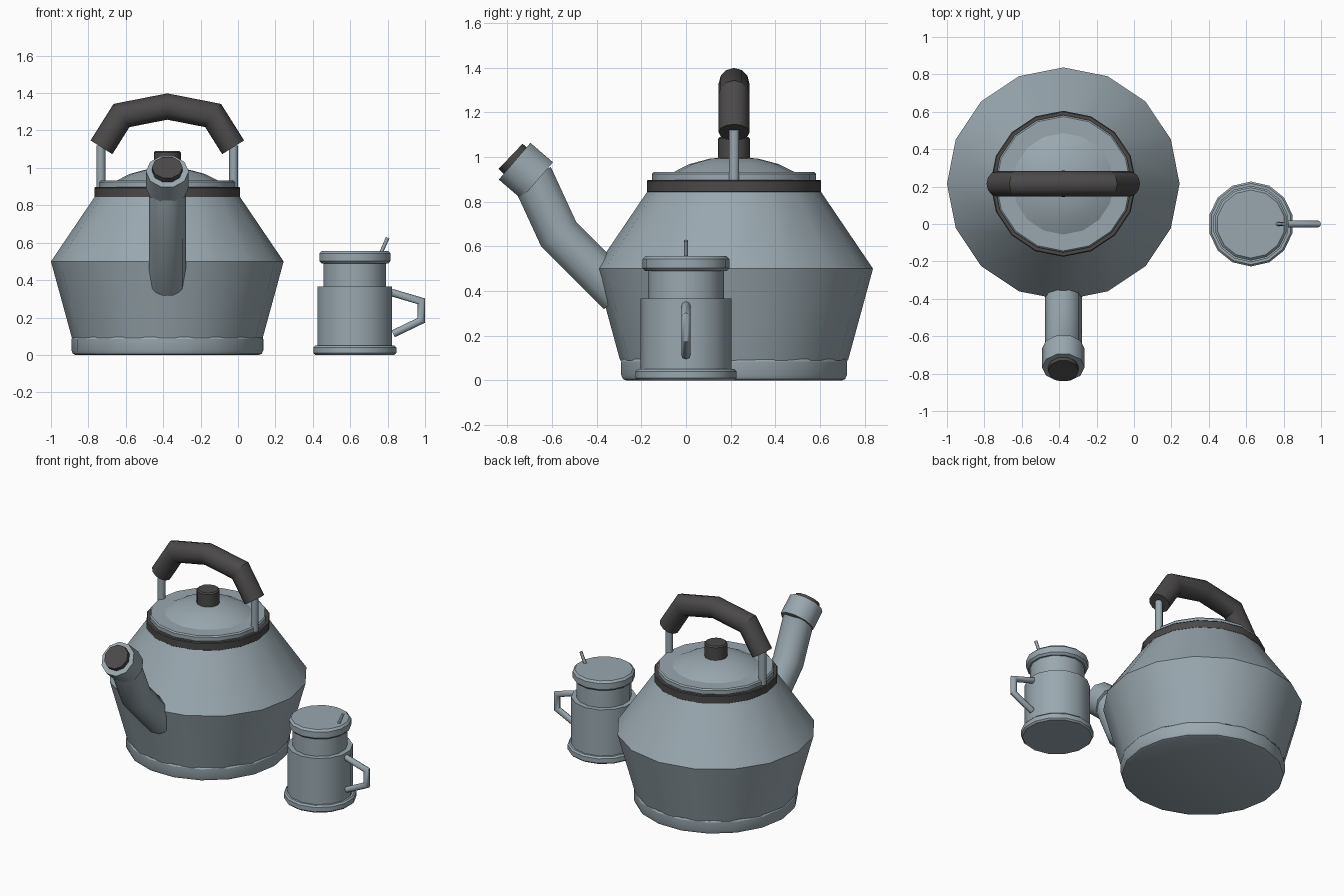
import bpy, bmesh, math
from mathutils import Vector

if "Cube" in bpy.data.objects:
    bpy.data.objects.remove(bpy.data.objects["Cube"])


def material(name, rgb):
    m = bpy.data.materials.new(name)
    m.use_nodes = True
    m.diffuse_color = (*rgb, 1)
    bsdf = next(n for n in m.node_tree.nodes if n.type == "BSDF_PRINCIPLED")
    bsdf.inputs["Base Color"].default_value = (*rgb, 1)
    return m


STEEL = material("blue grey steel", (0.32, 0.39, 0.43))
DARK = material("dark grip", (0.07, 0.066, 0.068))


def skin(name, rings, mat, angle):
    """Join rings of points into a closed, smooth-shaded solid."""
    bm = bmesh.new()
    loops = [[bm.verts.new(p) for p in ring] for ring in rings]
    n = len(loops[0])
    for a, b in zip(loops, loops[1:]):
        for i in range(n):
            j = (i + 1) % n
            bm.faces.new((a[i], a[j], b[j], b[i]))
    bm.faces.new(loops[0][::-1])
    bm.faces.new(loops[-1])
    bmesh.ops.recalc_face_normals(bm, faces=bm.faces)
    mesh = bpy.data.meshes.new(name)
    bm.to_mesh(mesh)
    bm.free()
    mesh.materials.append(mat)
    ob = bpy.data.objects.new(name, mesh)
    bpy.context.collection.objects.link(ob)
    bpy.ops.object.select_all(action="DESELECT")
    ob.select_set(True)
    bpy.context.view_layer.objects.active = ob
    bpy.ops.object.shade_smooth_by_angle(angle=math.radians(angle))
    return ob


def lathe(name, centre, profile, sides, mat, turn=0.0, angle=30):
    """Turn a (radius, height) profile about a vertical axis."""
    steps = [turn + math.tau * i / sides for i in range(sides)]
    rings = [[(centre[0] + r * math.cos(t), centre[1] + r * math.sin(t), z)
              for t in steps] for r, z in profile]
    return skin(name, rings, mat, angle)


def disc(r, low, high, bevel):
    """Profile of a flat disc with softened rims."""
    return [(r - bevel, low), (r, low + bevel), (r, high - bevel), (r - bevel, high)]


def tube(name, points, radius, sides, mat, side_axis, angle=48):
    """Sweep a round section along a flat path with mitred joints."""
    pts = [Vector(p) for p in points]
    side = Vector(side_axis)
    dirs = [(b - a).normalized() for a, b in zip(pts, pts[1:])]
    rings = []
    for i, p in enumerate(pts):
        before, after = dirs[max(i - 1, 0)], dirs[min(i, len(dirs) - 1)]
        mid = (before + after).normalized()
        up = mid.cross(side) / mid.dot(after)
        rings.append([p + radius * (side * math.cos(t) + up * math.sin(t))
                      for t in (math.tau * k / sides for k in range(sides))])
    return skin(name, rings, mat, angle)


X, Y = (1, 0, 0), (0, 1, 0)

# Kettle body
KX, KY = K = (-0.378, 0.215)
lathe("kettle_base", K, [(0.49, 0), (0.505, 0.006), (0.513, 0.025), (0.513, 0.085), (0.507, 0.095)],
      18, STEEL)
lathe("kettle_body", K, [(0.51, 0.09), (0.622, 0.5), (0.385, 0.85)], 16, STEEL)
lathe("kettle_rim", K, disc(0.39, 0.84, 0.897, 0.005), 16, DARK)

# Kettle lid
lathe("kettle_lid", K, disc(0.367, 0.89, 0.932, 0.008), 16, STEEL)
lathe("lid_dome", K, [(0.275, 0.93), (0.2, 0.968), (0.11, 0.992), (0.03, 1.0)], 16, STEEL)
lathe("lid_knob", K, disc(0.072, 0.985, 1.09, 0.008), 12, DARK, angle=35)

# Kettle handle
for label, s in (("left", 1), ("right", -1)):
    x = KX + s * 0.355
    tube("handle_post_" + label, [(x, KY, 0.88), (x, KY, 1.12)], 0.024, 10, STEEL, X)
half = [(0.352, 1.11), (0.245, 1.28)]
arch = [(-a, z) for a, z in half] + [(0, 1.328)] + half[::-1]
tube("kettle_handle", [(KX + a, KY, z) for a, z in arch], 0.069, 12, DARK, Y, angle=32)

# Kettle spout
tube("spout_pipe", [(KX, -0.3, 0.385), (KX, -0.57, 0.655), (KX, -0.69, 0.915)],
     0.099, 10, STEEL, X, angle=38)
tube("spout_collar", [(KX, -0.666, 0.894), (KX, -0.767, 0.981)], 0.114, 10, STEEL, X)
tube("spout_plug", [(KX, -0.74, 0.96), (KX, -0.785, 1.003)], 0.082, 10, DARK, X)

# Mug
M = (0.625, 0)
quarter = math.pi / 2
for name, profile in (
    ("mug_foot", disc(0.227, 0, 0.05, 0.01)),
    ("mug_body", [(0.204, 0.04), (0.204, 0.366)]),
    ("mug_neck", [(0.171, 0.36), (0.171, 0.5)]),
    ("mug_lid", disc(0.195, 0.489, 0.556, 0.013)),
):
    lathe(name, M, profile, 14, STEEL, turn=quarter)

# Mug handle and stirrer
tube("mug_handle", [(0.82, 0, 0.334), (0.98, 0, 0.287), (0.98, 0, 0.185), (0.83, 0, 0.113)],
     0.02, 8, STEEL, Y)
tube("mug_stirrer", [(0.762, 0, 0.54), (0.8, 0, 0.626)], 0.01, 8, STEEL, Y)
